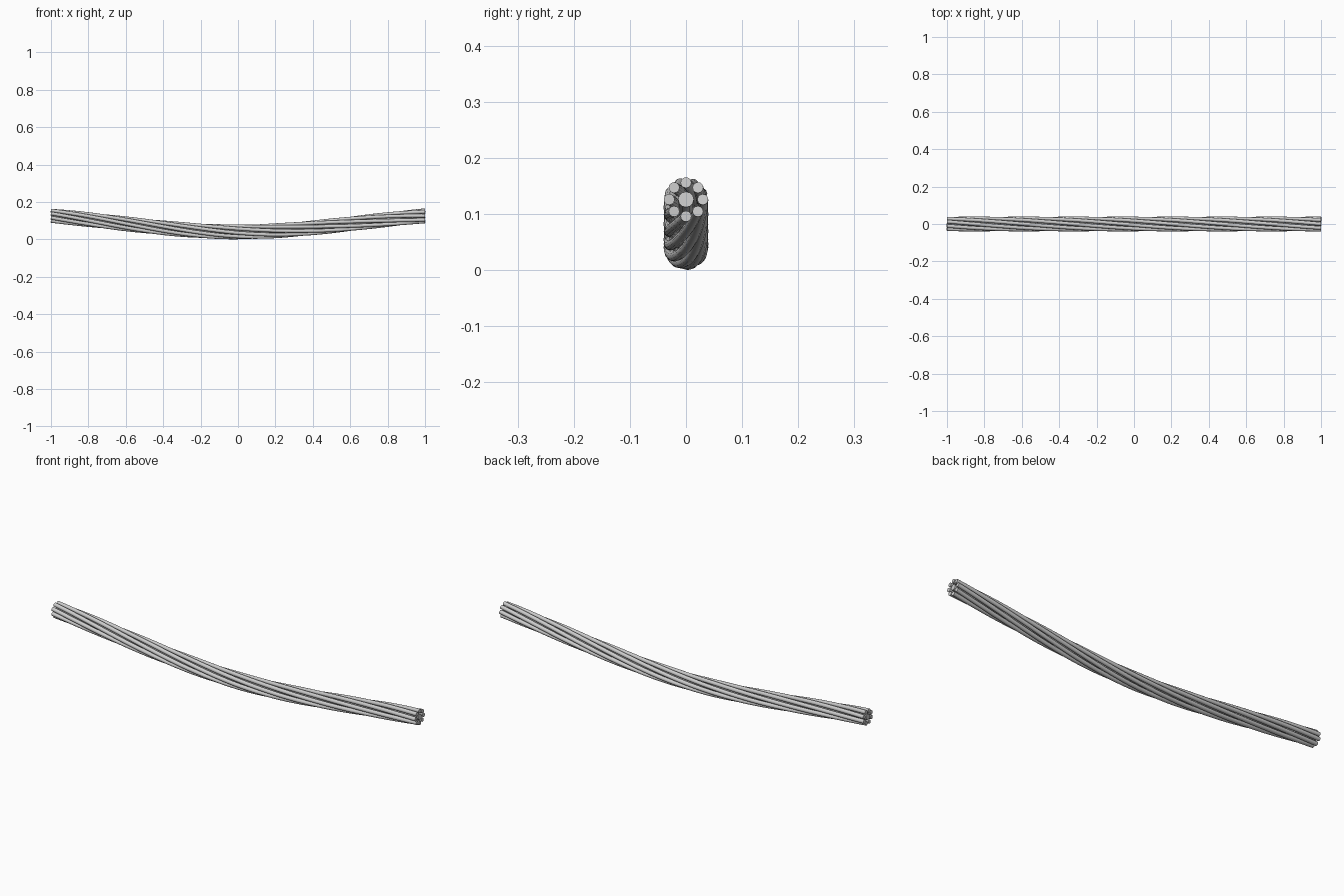
import bpy
from math import sin, cos, pi, radians

if "Cube" in bpy.data.objects:
    bpy.data.objects.remove(bpy.data.objects["Cube"])

STRANDS = 8
HELIX_R = 0.030      # distance of outer strands from the core axis
STRAND_R = 0.0097
CORE_R = 0.0140
TWIST = radians(340)  # twist over the whole length
SAG = 0.086
LOW = HELIX_R + STRAND_R
STEPS = 96


def axis_z(x):
    """Height of the cable axis: sagging, straightening towards the ends."""
    t = abs(x)
    return LOW + SAG * (2 * t**2 - t**3)


def strand(name, radius, offset, phase):
    cu = bpy.data.curves.new(name, 'CURVE')
    cu.dimensions = '3D'
    cu.bevel_depth = radius
    cu.bevel_resolution = 4
    cu.use_fill_caps = True
    sp = cu.splines.new('POLY')
    sp.points.add(STEPS)
    for i, p in enumerate(sp.points):
        x = -1 + 2 * i / STEPS
        a = phase + TWIST * (x - 1) / 2
        p.co = (x, offset * cos(a), axis_z(x) + offset * sin(a), 1)
    ob = bpy.data.objects.new(name, cu)
    bpy.context.collection.objects.link(ob)
    # turn into a smooth mesh with crisp cut ends
    bpy.ops.object.select_all(action='DESELECT')
    ob.select_set(True)
    bpy.context.view_layer.objects.active = ob
    bpy.ops.object.convert(target='MESH')
    bpy.ops.object.shade_smooth_by_angle(angle=radians(40))


# straight core wire
strand("cable_core", CORE_R, 0, 0)

# outer wires wound around the core
for k in range(STRANDS):
    strand(f"cable_strand_{k + 1}", STRAND_R, HELIX_R, pi / 2 + k * 2 * pi / STRANDS)
